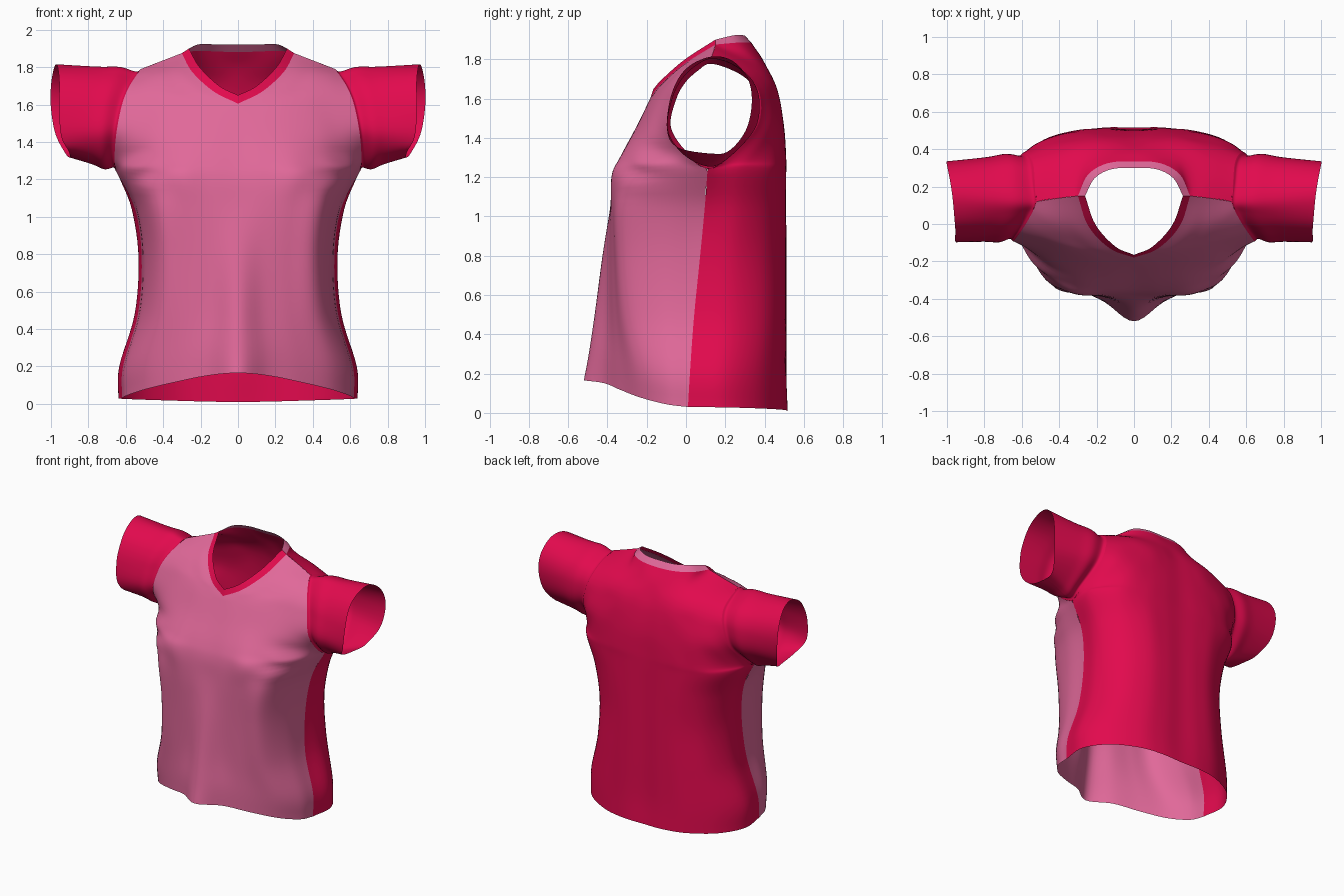
import bpy, math
from mathutils import Vector as V

if "Cube" in bpy.data.objects:
    bpy.data.objects.remove(bpy.data.objects["Cube"])


def material(name, color):
    m = bpy.data.materials.new(name)
    m.diffuse_color = (*color, 1)
    m.use_nodes = True
    m.node_tree.nodes["Principled BSDF"].inputs["Base Color"].default_value = m.diffuse_color
    return m


PINK = material("pink_cloth", (0.75, 0.14, 0.32))
RED = material("red_cloth", (0.76, 0.003, 0.075))


def spline(pts, n, corners=(), sym=False, closed=False):
    """Catmull-Rom through pts; corners break the tangent, sym mirrors at x = 0."""
    out, last = [], len(pts) - 1
    for i in range(last):
        a, b = pts[i], pts[i + 1]
        p, q = 2 * a - b, 2 * b - a
        if i not in corners:
            if i > 0:
                p = pts[i - 1]
            elif sym and abs(a.x) < 1e-4:
                p = V((-b.x, b.y, b.z))
            elif closed:
                p = pts[-2]
        if i + 1 not in corners:
            if i + 1 < last:
                q = pts[i + 2]
            elif closed:
                q = pts[1]
        for s in range(n):
            t = s / n
            out.append(0.5 * (2 * a + (b - p) * t + (2 * p - 5 * a + 4 * b - q) * t * t
                              + (3 * a - p - 3 * b + q) * t ** 3))
    return out + [pts[-1].copy()]


def cloth(name, rows, mat, flip=False, n=6, col_corners={}, row_corners={},
          sym=False, closed=False, warp=None):
    """Smooth sheet through a coarse net of points, mirrored across x = 0."""
    cols = [spline([r[j] for r in rows], n, col_corners.get(j, ()))
            for j in range(len(rows[0]))]
    net = [spline([c[i] for c in cols], n, row_corners.get(i / n, ()), sym, closed)
           for i in range(len(cols[0]))]
    w = len(net[0])
    verts = [p for r in net for p in r]
    for p in verts:
        p.x = max(p.x, 0)
        if warp:
            warp(p)
    faces = []
    for i in range(len(net) - 1):
        for j in range(w - 1):
            f = (i * w + j, i * w + j + 1, (i + 1) * w + j + 1, (i + 1) * w + j)
            faces.append(f[::-1] if flip else f)
    me = bpy.data.meshes.new(name)
    me.from_pydata(verts, [], faces)
    me.polygons.foreach_set("use_smooth", [True] * len(faces))
    me.materials.append(mat)
    ob = bpy.data.objects.new(name, me)
    bpy.context.collection.objects.link(ob)
    ob.modifiers.new("mirror", "MIRROR").merge_threshold = 0.0005
    return ob


def panel(table, low):
    """Rows of (inner x, outer x, inner z, outer z, six depths) to points."""
    rows = []
    for i, (x0, x1, z0, z1, *ys) in enumerate(table):
        k = min(max((i - 4) / 4, 0), 1)
        row = []
        for j, y in enumerate(ys):
            u = j / 5
            f = low[j] * (1 - k) + u * k
            s = u * u * (3 - 2 * u) * (1 - k) + u * k
            row.append(V((x0 + (x1 - x0) * f, y, z0 + (z1 - z0) * s)))
        rows.append(row)
    return rows


# Front panel: hem, waist, bust, armhole, then beside the V neck to the shoulder
front = panel([
    (0, .62, .165, .03, -.52, -.415, -.335, -.23, -.10, .01),
    (0, .615, .30, .20, -.495, -.41, -.34, -.25, -.11, .02),
    (0, .535, .50, .48, -.465, -.40, -.36, -.30, -.13, .04),
    (0, .515, .80, .78, -.425, -.395, -.37, -.325, -.13, .07),
    (0, .55, 1.05, 1.04, -.385, -.385, -.375, -.325, -.11, .095),
    (0, .65, 1.20, 1.24, -.365, -.37, -.37, -.27, -.10, .11),
    (0, .66, 1.30, 1.31, -.33, -.335, -.325, -.245, -.12, .0),
    (0, .65, 1.45, 1.45, -.255, -.255, -.24, -.20, -.14, -.09),
    (0, .62, 1.605, 1.60, -.18, -.175, -.165, -.14, -.10, -.06),
    (.13, .585, 1.67, 1.69, -.13, -.12, -.10, -.08, -.05, -.01),
    (.245, .545, 1.775, 1.755, -.01, -.01, 0, .01, .03, .06),
    (.30, .52, 1.875, 1.79, .15, .145, .14, .135, .13, .12),
], (0, .26, .53, .80, .96, 1))

# Back panel, sharing the side seam with the front
back = panel([
    (0, .62, .01, .03, .515, .515, .48, .37, .20, .01),
    (0, .615, .20, .20, .505, .51, .48, .37, .20, .02),
    (0, .535, .48, .48, .505, .51, .49, .40, .23, .04),
    (0, .515, .78, .78, .505, .51, .49, .40, .24, .07),
    (0, .55, 1.04, 1.04, .505, .51, .495, .41, .26, .095),
    (0, .65, 1.20, 1.24, .505, .51, .495, .43, .28, .11),
    (0, .655, 1.30, 1.29, .503, .51, .50, .45, .33, .21),
    (0, .61, 1.45, 1.45, .495, .50, .495, .475, .43, .36),
    (0, .57, 1.60, 1.60, .47, .475, .475, .455, .425, .38),
    (0, .54, 1.70, 1.70, .437, .443, .44, .42, .38, .33),
    (0, .53, 1.80, 1.76, .39, .39, .375, .34, .295, .23),
], (0, .27, .55, .85, 1.025, 1))
neck_back = [V(p) for p in ((0, .335, 1.88), (.14, .325, 1.885), (.245, .265, 1.885))]
back.append(neck_back + [front[11][0], front[11][2], front[11][5]])


def underarm_folds(p):
    g = math.exp(-((p.x - .52) / .10) ** 2 - ((p.z - 1.25) / .11) ** 2)
    p.y -= .016 * g * math.sin((p.z - 1.25 + .25 * (p.x - .52)) * 2 * math.pi / .14)


cloth("front_panel", front, PINK, sym=True, warp=underarm_folds,
      col_corners={0: (8,), 5: (5,)})
cloth("back_panel", back, RED, flip=True, sym=True,
      col_corners={5: (5,)}, row_corners={11: (3,)})

# Neckband: red V in front, pink strip behind
v_outer = [front[i][0] for i in (8, 9, 10, 11)]
v_inner = [V(p) for p in ((0, -.165, 1.65), (.10, -.12, 1.70),
                          (.205, -.005, 1.80), (.262, .15, 1.90))]
b_outer = neck_back + [front[11][0]]
b_inner = [V(p) for p in ((0, .30, 1.92), (.12, .293, 1.922), (.21, .245, 1.922))]
cloth("neckband_front", [v_outer, v_inner], RED)
cloth("neckband_back", [b_outer, b_inner + [v_inner[-1]]], PINK, flip=True, sym=True)

# Sleeves: from the armhole loop out to the tilted cuff opening
armhole = [front[i][5] for i in range(5, 12)] + [back[i][5] for i in range(10, 4, -1)]
opening = [V(p) for p in (
    (.90, .13, 1.32), (.905, -.04, 1.35), (.945, -.095, 1.43), (.957, -.085, 1.58),
    (.955, -.04, 1.70), (.96, .03, 1.775), (.97, .14, 1.815), (.985, .24, 1.79),
    (1.0, .315, 1.70), (1.0, .335, 1.58), (.975, .305, 1.44), (.92, .22, 1.335))]
opening.append(opening[0])


def ring(t, puff=0):
    """Loop part way down the sleeve, puffed out or pinched around its axis."""
    mid = V((0, .13, 1.55))
    out = []
    for a, b in zip(armhole, opening):
        p = a.lerp(b, t)
        d = p - mid
        d.x = 0
        out.append(p + d * puff)
    return out


cloth("sleeve", [ring(0), ring(.06, -.06), ring(.25, .02), ring(.5), ring(.93)], RED,
      flip=True, closed=True, row_corners={0: (0, 6, 12)})
cloth("sleeve_cuff", [ring(.93), ring(1)], RED, flip=True, closed=True)
